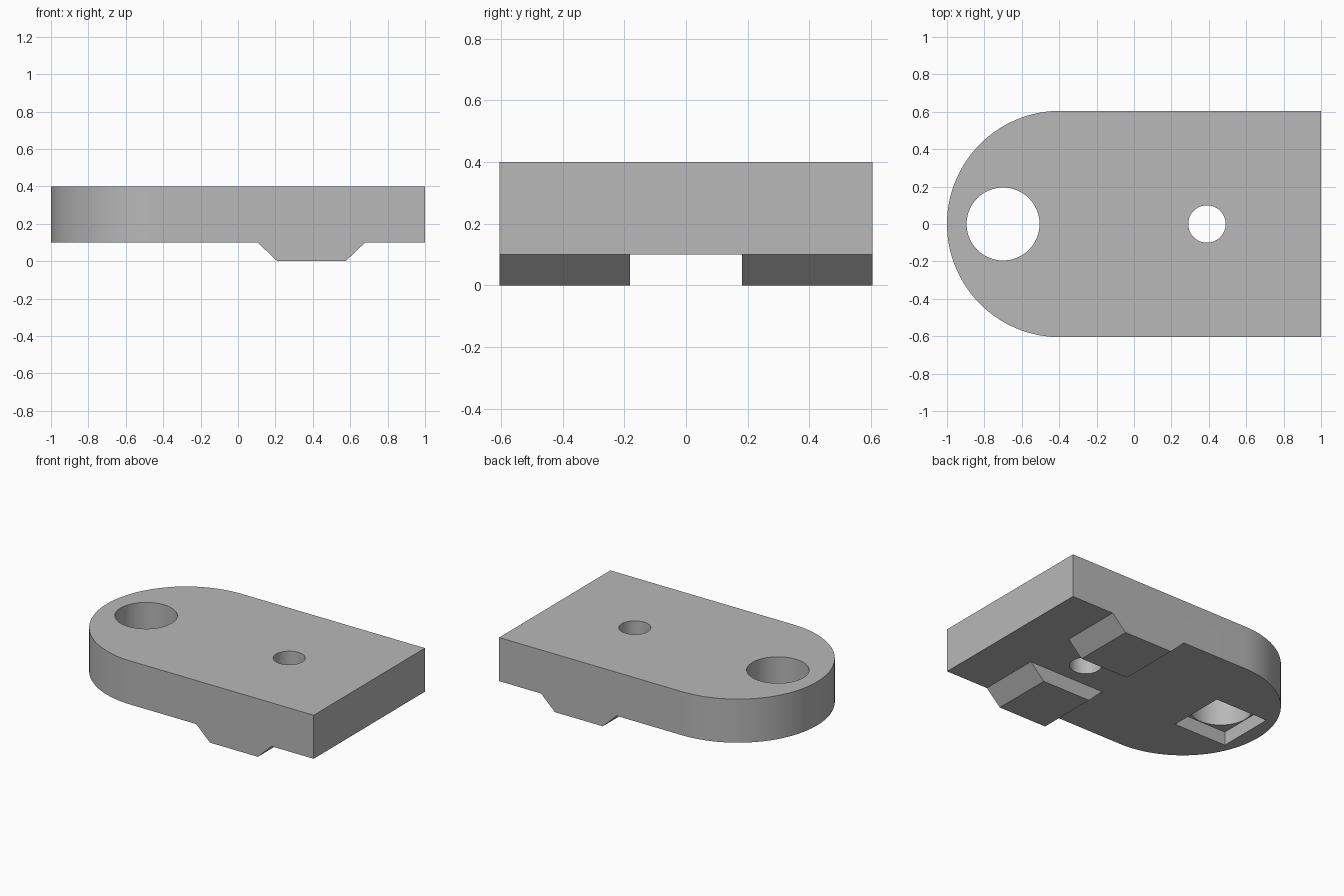
import bpy, bmesh, math
from mathutils import Matrix, Vector

cube = bpy.data.objects.get("Cube")
if cube:
    bpy.data.objects.remove(cube, do_unlink=True)

HALF_W, BASE, TOP = 0.605, 0.1, 0.4
HOLE_X, BOLT_X = -0.7, 0.39

grey = bpy.data.materials.new("plain_grey")
grey.use_nodes = True
colour = (0.48, 0.48, 0.48, 1)
grey.diffuse_color = colour
grey.node_tree.nodes["Principled BSDF"].inputs["Base Color"].default_value = colour


def prism(name, outline, direction):
    """Extrude a closed outline into a solid."""
    bm = bmesh.new()
    face = bm.faces.new([bm.verts.new(p) for p in outline])
    ext = bmesh.ops.extrude_face_region(bm, geom=[face])
    moved = [v for v in ext["geom"] if isinstance(v, bmesh.types.BMVert)]
    bmesh.ops.translate(bm, verts=moved, vec=Vector(direction))
    bmesh.ops.recalc_face_normals(bm, faces=bm.faces)
    mesh = bpy.data.meshes.new(name)
    bm.to_mesh(mesh)
    bm.free()
    mesh.materials.append(grey)
    obj = bpy.data.objects.new(name, mesh)
    bpy.context.collection.objects.link(obj)
    return obj


def arc(x, radius, start, end, steps, z):
    angles = [start + (end - start) * i / steps for i in range(steps + 1)]
    return [(x + radius * math.cos(a), radius * math.sin(a), z) for a in angles]


def combine(target, tool, operation):
    """Apply a boolean and discard the tool."""
    mod = target.modifiers.new(tool.name, "BOOLEAN")
    mod.operation, mod.object, mod.solver = operation, tool, "EXACT"
    bpy.context.view_layer.objects.active = target
    bpy.ops.object.modifier_apply(modifier=mod.name)
    bpy.data.objects.remove(tool, do_unlink=True)


# Plate with one rounded end
outline = arc(HALF_W - 1, HALF_W, math.pi / 2, math.pi * 1.5, 64, BASE)
outline += [(1, -HALF_W, BASE), (1, HALF_W, BASE)]
plate = prism("mounting_plate", outline, (0, 0, TOP - BASE))

# Two tapered feet under the plate, flush with its long sides
for side in (-1, 1):
    profile = [(0.105, BASE), (0.21, 0), (0.575, 0), (0.68, BASE)]
    foot = prism("foot", [(x, side * HALF_W, z) for x, z in profile],
                 (0, -side * (HALF_W - 0.182), 0))
    combine(plate, foot, "UNION")

# Round through holes
for x, radius in ((HOLE_X, 0.195), (BOLT_X, 0.1)):
    ring = arc(x, radius, 0, math.tau, 64, -0.2)[:-1]
    combine(plate, prism("hole_cutter", ring, (0, 0, 1)), "DIFFERENCE")

# Square pocket under the large hole
s = 0.2
square = [(HOLE_X + a * s, b * s, -0.1) for a, b in ((-1, -1), (1, -1), (1, 1), (-1, 1))]
combine(plate, prism("pocket_cutter", square, (0, 0, 0.293)), "DIFFERENCE")

# Smooth curved walls, crisp edges
bpy.ops.object.select_all(action="DESELECT")
plate.select_set(True)
bpy.context.view_layer.objects.active = plate
bpy.ops.object.shade_smooth_by_angle(angle=math.radians(30))
